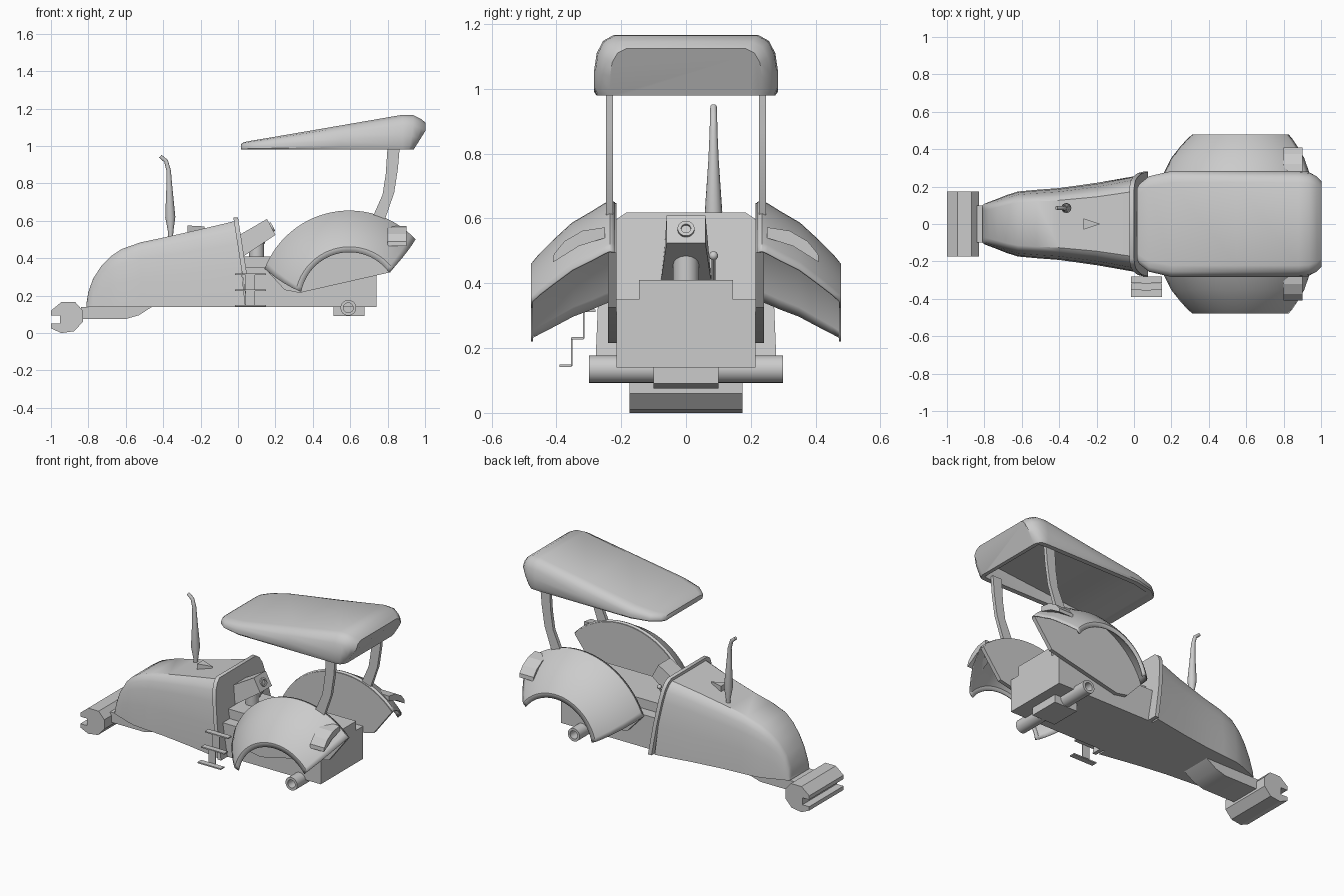
import bpy, bmesh, math
from mathutils import Vector

if "Cube" in bpy.data.objects:
    bpy.data.objects.remove(bpy.data.objects["Cube"])

grey = bpy.data.materials.new("plain_grey")
grey.use_nodes = True
COLOUR = (0.6, 0.6, 0.6, 1)
grey.diffuse_color = COLOUR
grey.node_tree.nodes["Principled BSDF"].inputs["Base Color"].default_value = COLOUR


def finish(name, bm, bevel=0, segments=2, smooth=True):
    bmesh.ops.recalc_face_normals(bm, faces=bm.faces)
    mesh = bpy.data.meshes.new(name)
    bm.to_mesh(mesh)
    bm.free()
    mesh.materials.append(grey)
    ob = bpy.data.objects.new(name, mesh)
    bpy.context.collection.objects.link(ob)
    if bevel:
        mod = ob.modifiers.new("bevel", "BEVEL")
        mod.width, mod.segments, mod.limit_method = bevel, segments, "ANGLE"
    if smooth:
        bpy.ops.object.select_all(action="DESELECT")
        ob.select_set(True)
        bpy.context.view_layer.objects.active = ob
        bpy.ops.object.shade_smooth_by_angle(angle=math.radians(35))
    return ob


def loft(name, rings, caps=True, closed=True, **kw):
    """Skin a list of equal-length point rings."""
    bm = bmesh.new()
    rows = [[bm.verts.new(p) for p in ring] for ring in rings]
    n = len(rows[0])
    for a, b in zip(rows, rows[1:]):
        for i in range(n if closed else n - 1):
            j = (i + 1) % n
            bm.faces.new((a[i], a[j], b[j], b[i]))
    if caps:
        bm.faces.new(rows[0])
        bm.faces.new(rows[-1])
    return finish(name, bm, **kw)


def prism_y(name, profile, y0, y1, **kw):
    return loft(name, [[(x, y, z) for x, z in profile] for y in (y0, y1)], **kw)


def prism_x(name, profile, x0, x1, **kw):
    return loft(name, [[(x, y, z) for y, z in profile] for x in (x0, x1)], **kw)


def box(name, x0, x1, y0, y1, z0, z1, **kw):
    return prism_y(name, [(x0, z0), (x1, z0), (x1, z1), (x0, z1)], y0, y1, **kw)


def tube(name, path, radii, sides=16, **kw):
    """Round bar along a path with a radius at each point."""
    pts = [Vector(p) for p in path]
    rings = []
    for i, (p, r) in enumerate(zip(pts, radii)):
        d = pts[min(i + 1, len(pts) - 1)] - pts[max(i - 1, 0)]
        side = Vector((0, 1, 0)) if abs(d.normalized().y) < 0.9 else Vector((1, 0, 0))
        u = d.cross(side).normalized()
        v = d.cross(u).normalized()
        angles = [2 * math.pi * k / sides for k in range(sides)]
        rings.append([p + r * (math.cos(a) * u + math.sin(a) * v) for a in angles])
    return loft(name, rings, **kw)


def ring_tube(name, centre, axis, outer, inner, length, sides=24):
    """Open pipe, hollow right through."""
    axis = Vector(axis).normalized()
    u = axis.orthogonal().normalized()
    v = axis.cross(u)
    corners = [(inner, -1), (outer, -1), (outer, 1), (inner, 1), (inner, -1)]
    angles = [2 * math.pi * k / sides for k in range(sides)]
    return loft(name, [[Vector(centre) + axis * s * length / 2
                        + r * (math.cos(a) * u + math.sin(a) * v) for a in angles]
                       for r, s in corners], caps=False)


# Hood: sections given as x, bottom half width, top height
BASE = 0.14
SHAPE = [(1, 0), (0.97, 0.42), (0.9, 0.74), (0.84, 0.88), (0.76, 0.96), (0.66, 1)]


def hood_ring(x, half, top, shear=0):
    side = [(half * w, t) for w, t in SHAPE]
    both = side + [(-y, t) for y, t in reversed(side)]
    return [(x + shear * (1 - t), y, BASE + t * (top - BASE)) for y, t in both]


hood = [(-0.81, 0.1, 0.16), (-0.8, 0.108, 0.22), (-0.775, 0.118, 0.29), (-0.73, 0.135, 0.36),
        (-0.68, 0.155, 0.41), (-0.62, 0.174, 0.45), (-0.52, 0.183, 0.485), (-0.4, 0.192, 0.51),
        (-0.2, 0.22, 0.555)]
loft("hood", [hood_ring(*s) for s in hood] + [hood_ring(-0.01, 0.262, 0.6, 0.05)])
loft("cowl_panel", [hood_ring(x, 0.28, 0.618, 0.075) for x in (-0.025, 0.0)])
tri = [(-0.27, -0.03), (-0.27, 0.03), (-0.18, 0)]
loft("hood_scoop", [[(x, y, 0.53) for x, y in tri],
                    [(-0.27, -0.03, 0.575), (-0.27, 0.03, 0.575), (-0.18, 0, 0.57)]])

# Exhaust stack
tube("exhaust", [(-0.36, 0.085, 0.5), (-0.36, 0.085, 0.54), (-0.362, 0.085, 0.62),
                 (-0.367, 0.085, 0.78), (-0.371, 0.085, 0.87), (-0.385, 0.085, 0.92),
                 (-0.415, 0.085, 0.945)],
     [0.013, 0.014, 0.027, 0.016, 0.012, 0.011, 0.01])

# Chassis, rear axle and hitch
prism_x("chassis", [(-0.215, 0.14), (0.215, 0.14), (0.215, 0.35), (0.145, 0.35),
                    (0.145, 0.41), (-0.145, 0.41), (-0.145, 0.35), (-0.215, 0.35)],
        0.03, 0.74, smooth=False)
box("rear_hitch", 0.51, 0.675, -0.1, 0.1, 0.09, 0.14, smooth=False)
ring_tube("rear_axle", (0.59, 0, 0.135), (0, 1, 0), 0.042, 0.026, 0.6)

# Front axle carrier and front coupling
prism_y("nose_pod", [(-0.75, 0.14), (-0.75, 0.075), (-0.6, 0.075), (-0.53, 0.095), (-0.46, 0.14)],
        -0.1, 0.1)
box("front_mount", -0.84, -0.74, -0.1, 0.1, 0.075, 0.14, smooth=False)
prism_y("front_coupling",
        [(-1, 0.095), (-0.952, 0.095), (-0.952, 0.05), (-1, 0.05), (-1, 0.025), (-0.945, 0.0),
         (-0.875, 0.01), (-0.83, 0.06), (-0.83, 0.12), (-0.87, 0.165), (-0.945, 0.165), (-1, 0.12)],
        -0.175, 0.175, smooth=False)

# Dashboard, column, lever
loft("dashboard", [[(0, -0.08, 0.39), (0, 0.08, 0.39), (0, 0.065, 0.52), (0, -0.065, 0.52)],
                   [(0.2, -0.06, 0.525), (0.2, 0.06, 0.525), (0.155, 0.06, 0.61),
                    (0.155, -0.06, 0.61)]], smooth=False)
ring_tube("steering_socket", (0.178, 0, 0.565), (0.88, 0, 0.47), 0.026, 0.015, 0.02)
tube("gear_column", [(0.1, 0, 0.38), (0.1, 0, 0.5)], [0.04, 0.04])
tube("gear_lever", [(0.06, 0.085, 0.37), (0.13, 0.085, 0.48)], [0.006, 0.006], sides=8)
bm = bmesh.new()
bmesh.ops.create_uvsphere(bm, u_segments=12, v_segments=8, radius=0.014)
bmesh.ops.translate(bm, verts=bm.verts, vec=(0.13, 0.085, 0.485))
finish("lever_knob", bm)

# Boarding steps on the right side
for i in range(3):
    y, z = -0.28 - 0.037 * i, 0.315 - 0.085 * i
    box(f"step_{i + 1}", -0.015, 0.15, y - 0.036, y, z - 0.004, z + 0.004, smooth=False)
    if i < 2:
        box(f"step_riser_{i + 1}", 0.04, 0.09, y - 0.038, y - 0.033, z - 0.085, z, smooth=False)

# Fenders: a half-round shell over a flat inner plate, with lamp and canopy post
CX, CZ = 0.595, 0.17
SECTION = [(0.22, 0.478), (0.235, 0.482), (0.25, 0.475), (0.29, 0.45), (0.35, 0.415),
           (0.41, 0.36), (0.45, 0.32), (0.475, 0.29), (0.475, 0.262)]
STEPS = 28


def on_arc(y, r, k):
    lean = (r - 0.262) / 0.22
    start, end = 36 + 7 * lean, 169 - 10 * lean
    a = math.radians(start + (end - start) * k / STEPS)
    return (CX + r * math.cos(a), y, CZ + r * math.sin(a))


for side, s in (("left", -1), ("right", 1)):
    shell = loft(f"fender_shell_{side}", [[on_arc(s * y, r, k) for y, r in SECTION]
                                         for k in range(STEPS + 1)], caps=False, closed=False)
    mod = shell.modifiers.new("thickness", "SOLIDIFY")
    mod.thickness = 0.006
    mod.offset = 0
    arc = [on_arc(0, 0.478, k) for k in range(STEPS + 1)]
    plate = [(p[0], p[2]) for p in arc] + [(0.25, 0.23), (0.33, 0.215), (0.815, 0.325)]
    prism_y(f"fender_plate_{side}", plate, s * 0.215, s * 0.24)
    lamp = [(0.25, 0.573), (0.32, 0.562), (0.375, 0.53), (0.408, 0.49), (0.41, 0.465),
            (0.33, 0.515), (0.25, 0.54)]
    prism_x(f"tail_lamp_{side}", [(s * y, z) for y, z in lamp], 0.8, 0.9, smooth=False)
    prism_y(f"canopy_post_{side}",
            [(0.8, 1.0), (0.865, 1.0), (0.855, 0.88), (0.835, 0.75), (0.79, 0.62), (0.77, 0.57),
             (0.7, 0.57), (0.72, 0.62), (0.773, 0.74), (0.79, 0.85)], s * 0.225, s * 0.247)

# Canopy: tapered sections with rounded shoulders and a hollow underside
FLOOR = 0.98
canopy = [(0.015, 0.19, 1.01), (0.03, 0.215, 1.02), (0.08, 0.255, 1.03), (0.2, 0.283, 1.05),
          (0.55, 0.284, 1.11), (0.88, 0.284, 1.167), (0.93, 0.28, 1.165), (0.965, 0.262, 1.145),
          (0.985, 0.235, 1.125)]
OUTLINE = [(0.97, 0), (1, 0.12), (1, 0.4), (0.97, 0.7), (0.9, 0.9), (0.78, 1)]
rings = []
for x, half, top in canopy:
    edge = [(half * w, FLOOR + t * (top - FLOOR)) for w, t in OUTLINE]
    tuck = max(0, x - 0.9)
    outer = edge + [(-y, z) for y, z in reversed(edge)]
    pts = [(x - tuck * 0.75 * (1 - min(1, (z - FLOOR) / 0.1)) + 0.2 * tuck, y, z) for y, z in outer]
    # recessed ceiling closes the section
    inside = 0.15 < x < 0.9
    lip = half - 0.04
    roof = FLOOR + (0.55 * (top - FLOOR) if inside else 0)
    x0 = pts[-1][0]
    pts += [(x0, -lip, FLOOR), (x0, -lip, roof), (x0, lip, roof), (x0, lip, FLOOR)]
    rings.append(pts)
loft("canopy", rings)
